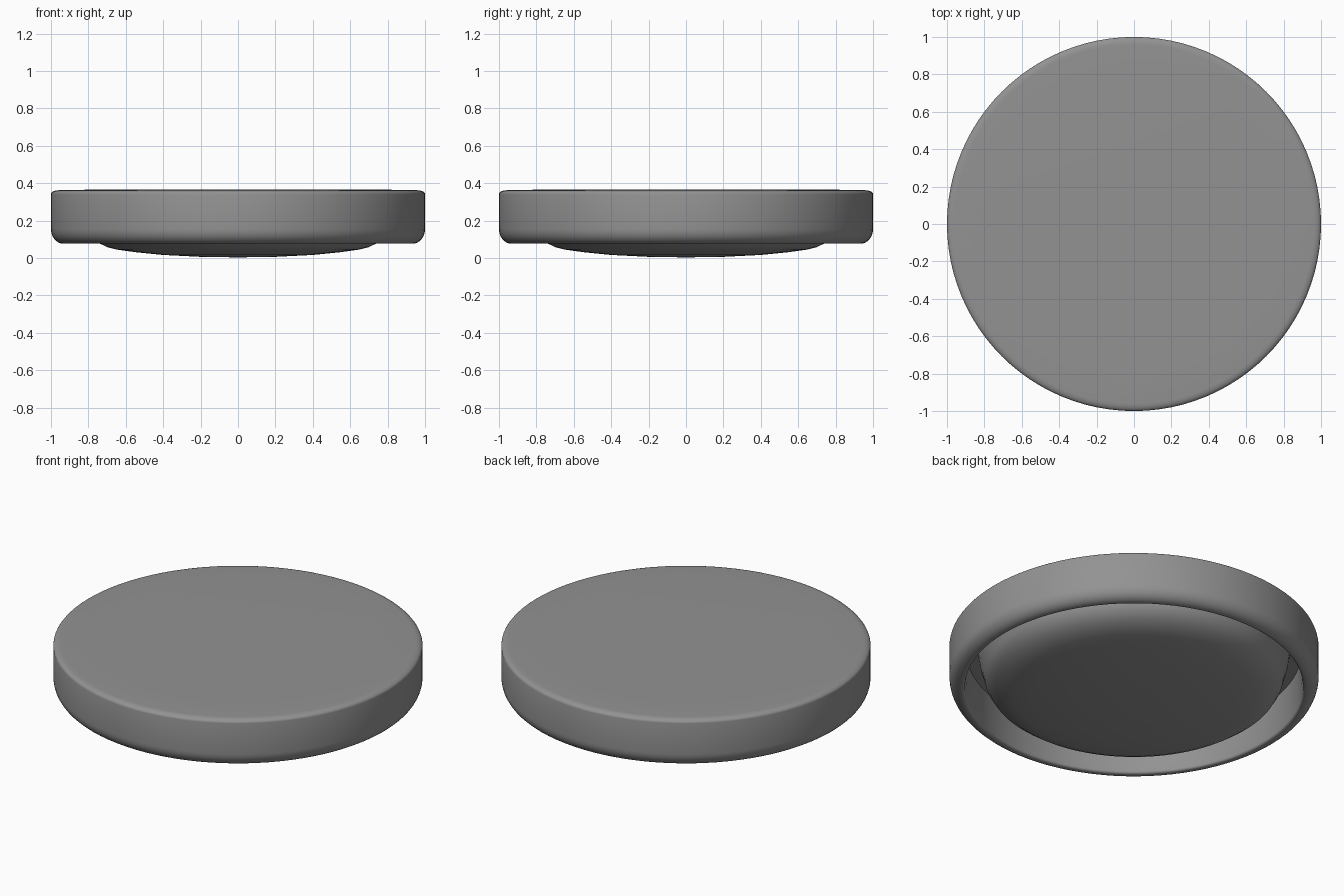
import bpy, bmesh, math

if "Cube" in bpy.data.objects:
    bpy.data.objects.remove(bpy.data.objects["Cube"])

# Dark grey finish shared by both parts
dark_grey = bpy.data.materials.new("dark_grey")
dark_grey.diffuse_color = (0.29, 0.29, 0.29, 1)
dark_grey.use_nodes = True
dark_grey.node_tree.nodes["Principled BSDF"].inputs["Base Color"].default_value = dark_grey.diffuse_color


def lathe(name, profile, steps=96):
    """Spin an (r, z) profile, starting and ending on the axis, around z."""
    bm = bmesh.new()
    verts = [bm.verts.new((r, 0, z)) for r, z in profile]
    edges = [bm.edges.new(pair) for pair in zip(verts, verts[1:])]
    bmesh.ops.spin(bm, geom=verts + edges, cent=(0, 0, 0), axis=(0, 0, 1),
                   angle=math.tau, steps=steps)
    bmesh.ops.remove_doubles(bm, verts=bm.verts, dist=0.0005)
    bmesh.ops.recalc_face_normals(bm, faces=bm.faces)
    mesh = bpy.data.meshes.new(name)
    bm.to_mesh(mesh)
    bm.free()
    mesh.materials.append(dark_grey)
    obj = bpy.data.objects.new(name, mesh)
    bpy.context.collection.objects.link(obj)
    bpy.ops.object.select_all(action='DESELECT')
    obj.select_set(True)
    bpy.context.view_layer.objects.active = obj
    bpy.ops.object.shade_smooth_by_angle(angle=math.radians(40))
    return obj


def arc(cr, cz, rr, rz, a0, a1, n=6):
    """Elliptical corner points, angles in degrees."""
    angles = [math.radians(a0 + (a1 - a0) * i / n) for i in range(n + 1)]
    return [(cr + rr * math.cos(a), cz + rz * math.sin(a)) for a in angles]


# Housing: flat cap, rounded outer edges, softly rounded lip and deep recess
housing = [(0, 0.366), (0.8, 0.365)]
housing += arc(0.96, 0.34, 0.04, 0.022, 90, 0)
housing += arc(0.932, 0.155, 0.068, 0.079, 0, -90, 8)
housing += arc(0.932, 0.09, 0.016, 0.014, -110, -180, 4)
housing += [(0.91, 0.14), (0.905, 0.30), (0, 0.30)]
lathe("housing", housing)

# Shallow domed lens set into the recess, leaving a groove around it
lens = [(0, 0.003), (0.2, 0.006), (0.4, 0.016), (0.55, 0.031), (0.65, 0.045),
        (0.7, 0.058), (0.745, 0.08), (0.785, 0.11), (0.808, 0.15),
        (0.82, 0.2), (0.835, 0.25), (0.845, 0.31), (0, 0.31)]
lathe("lens", lens)
